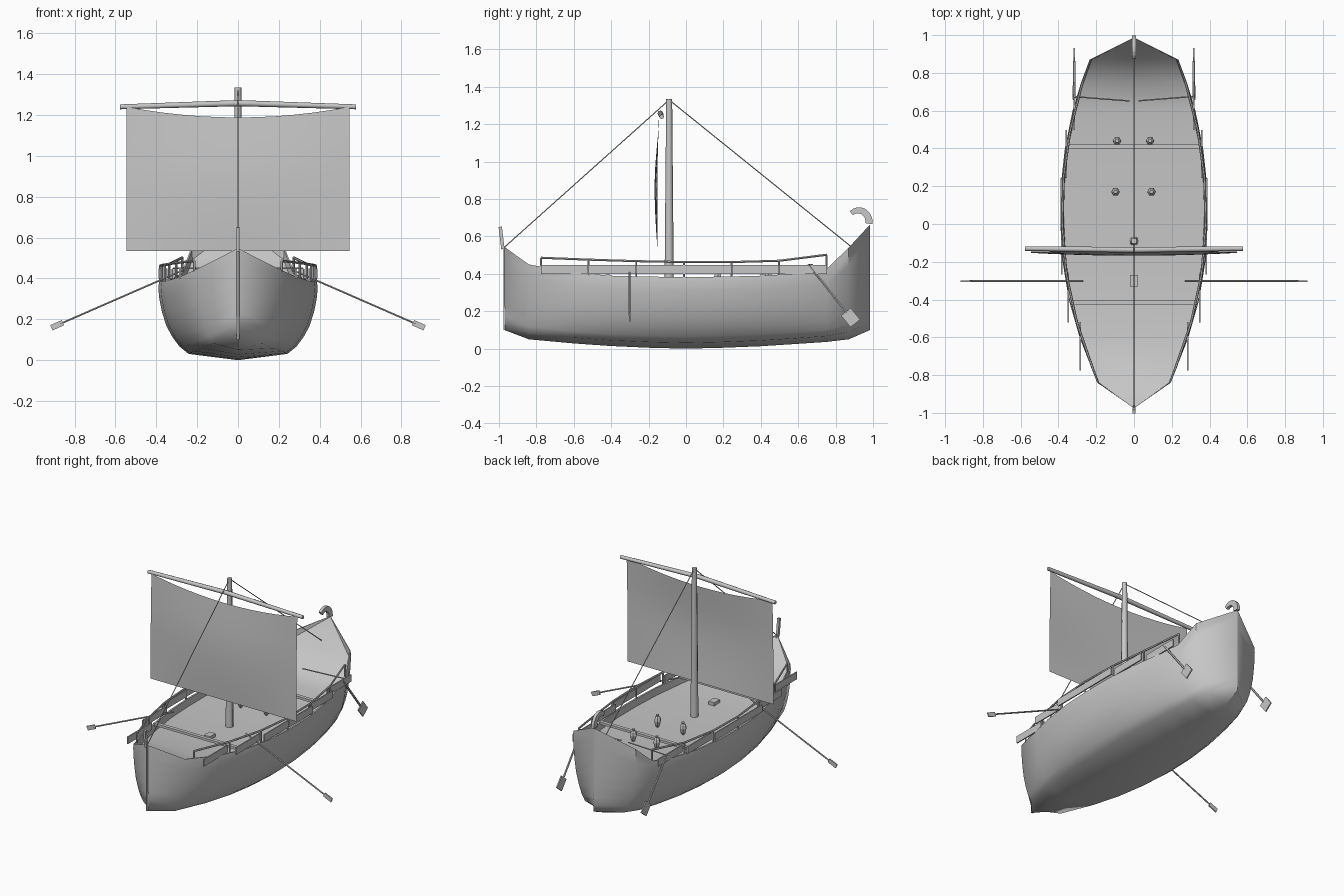
import bpy, bmesh, math
from mathutils import Vector

if "Cube" in bpy.data.objects:
    bpy.data.objects.remove(bpy.data.objects["Cube"])

grey = bpy.data.materials.new("plain grey")
grey.diffuse_color = (0.57, 0.57, 0.57, 1)
grey.use_nodes = True
grey.node_tree.nodes["Principled BSDF"].inputs["Base Color"].default_value = grey.diffuse_color


def make(name, bm, smooth=None):
    bmesh.ops.recalc_face_normals(bm, faces=bm.faces)
    me = bpy.data.meshes.new(name)
    bm.to_mesh(me)
    bm.free()
    me.materials.append(grey)
    ob = bpy.data.objects.new(name, me)
    bpy.context.collection.objects.link(ob)
    if smooth:
        bpy.ops.object.select_all(action='DESELECT')
        ob.select_set(True)
        bpy.context.view_layer.objects.active = ob
        bpy.ops.object.shade_smooth_by_angle(angle=math.radians(smooth))
    return ob


def loft(bm, rings, cap=True):
    rows = [[bm.verts.new(p) for p in r] for r in rings]
    n = len(rows[0])
    for a, b in zip(rows, rows[1:]):
        for i in range(n):
            j = (i + 1) % n
            bm.faces.new((a[i], a[j], b[j], b[i]))
    if cap:
        bm.faces.new(rows[0])
        bm.faces.new(rows[-1])


def tube(bm, pts, radii, n=6):
    """Tube through points; one radius per point or a single number."""
    pts = [Vector(p) for p in pts]
    if not isinstance(radii, (list, tuple)):
        radii = [radii] * len(pts)
    rings = []
    for i, p in enumerate(pts):
        d = (pts[min(i + 1, len(pts) - 1)] - pts[max(i - 1, 0)]).normalized()
        u = d.cross(Vector((0, 0, 1)) if abs(d.z) < .9 else Vector((0, 1, 0))).normalized()
        v = d.cross(u)
        rings.append([p + radii[i] * (u * math.cos(k * math.tau / n) + v * math.sin(k * math.tau / n))
                      for k in range(n)])
    loft(bm, rings)


def plate(bm, centre, along, side, half_l, half_w, half_t):
    """Box oriented by two directions."""
    c, a, s = Vector(centre), Vector(along).normalized(), Vector(side).normalized()
    t = a.cross(s)
    loft(bm, [[c + a * half_l * k + s * half_w * i + t * half_t * j
               for i, j in ((-1, -1), (1, -1), (1, 1), (-1, 1))] for k in (-1, 1)])


# Hull stations: y, half width, sheer height, keel height
ST = [(-.972, .005, .545, .10), (-.84, .195, .45, .05), (-.6, .288, .408, .028), (-.4, .345, .39, .014),
      (-.2, .378, .385, .005), (0, .39, .383, 0), (.2, .388, .385, .005), (.4, .366, .39, .013),
      (.6, .325, .402, .026), (.75, .28, .425, .036), (.87, .235, .54, .05), (.985, .005, .665, .10)]
SEC = [(.62, .08), (.73, .17), (.82, .29), (.9, .44), (.955, .62), (.99, .8), (1, .93), (.99, 1)]
SINK = .048  # deck lies this far below the sheer


def at(y):
    """Half width and sheer height at y."""
    for a, b in zip(ST, ST[1:]):
        if y <= b[0]:
            t = (y - a[0]) / (b[0] - a[0])
            return a[1] + (b[1] - a[1]) * t, a[2] + (b[2] - a[2]) * t
    return ST[-1][1:3]


# Hull with low bulwark and sunken deck
bm = bmesh.new()
rings = []
for i, (y, w, top, keel) in enumerate(ST):
    sink = .006 if i in (0, len(ST) - 1) else SINK
    half = [(w * fx, y, keel + (top - keel) * fz) for fx, fz in SEC]
    half += [(w * .96, y, top), (w * .95, y, top - sink)]
    rings.append([(0, y, keel)] + half + [(0, y, top - sink)] + [(-x, q, z) for x, q, z in reversed(half)])
loft(bm, rings)
make("hull", bm, 40)

# Stem strip and upright bow post
bm = bmesh.new()
tube(bm, [(0, -.968, .1), (0, -.97, .54)], .008, 6)
plate(bm, (0, -.986, .592), (0, -.12, 1), (0, 1, .12), .06, .009, .008)
make("bow_post", bm)

# Curled stern ornament
bm = bmesh.new()
rings = []
for i in range(9):
    a = math.radians(-8 + 140 * i / 8)
    h = .022 - .008 * i / 8
    rings.append([(x, .922 + math.cos(a) * r * .9, .677 + math.sin(a) * r)
                  for x, r in ((-.01, .063 - h), (.01, .063 - h), (.01, .063 + h), (-.01, .063 + h))])
loft(bm, rings)
make("stern_curl", bm)

# Cross beams between the sides
bm = bmesh.new()
for y in (.408, -.418):
    w, z = at(y)
    plate(bm, (0, y, z - .002), (1, 0, 0), (0, 1, 0), w * .98, .012, .008)
make("cross_beams", bm)

# Side rail boards, posts and top rail
boards, posts, rail = bmesh.new(), bmesh.new(), bmesh.new()
N = 6
ys = [-.775 + 1.527 * i / N for i in range(N + 1)]
tops = [.486, .476, .468, .463, .463, .47, .502]
board_x = [.284, .348, .382, .384, .358, .316]
for s in (-1, 1):
    for i in range(N):
        y = (ys[i] + ys[i + 1]) / 2
        plate(boards, (s * board_x[i], y, .424), (0, 1, 0), (0, 0, 1), .128, .024, .004)
    for y, t in zip(ys, tops):
        w, z = at(y)
        tube(posts, [(s * w * .975, y, z - .01), (s * w * .975, y, t)], .006, 6)
    tube(rail, [(s * at(y)[0] * .975, y, t) for y, t in zip(ys, tops)], .0065, 6)
make("rail_boards", boards)
make("rail_posts", posts)
make("top_rail", rail)

# Mast
bm = bmesh.new()
tube(bm, [(0, -.09, .32), (0, -.09, 1.335)], [.025, .016], 8)
make("mast", bm, 50)

# Yard, slightly bowed
bm = bmesh.new()
tube(bm, [(-.578, -.13, 1.24), (0, -.137, 1.258), (.578, -.13, 1.24)], [.012, .015, .012], 8)
make("yard", bm, 50)

# Sail: billowed sheet with a sagging top edge
bm = bmesh.new()
NX, NZ = 12, 8
grid = []
for i in range(NX + 1):
    u = 2 * i / NX - 1
    top = 1.188 + .052 * u * u
    grid.append([bm.verts.new((.545 * u,
                               -.153 - .015 * (1 - u * u) * math.sin(math.pi * k / NZ)
                               + .02 * max(0, k / NZ - .6),
                               .535 + (top - .535) * k / NZ)) for k in range(NZ + 1)])
for i in range(NX):
    for k in range(NZ):
        bm.faces.new((grid[i][k], grid[i + 1][k], grid[i + 1][k + 1], grid[i][k + 1]))
make("sail", bm, 40)

# Stays
bm = bmesh.new()
for y, z in ((-.968, .545), (.89, .54)):
    tube(bm, [(0, -.09, 1.33), (0, y, z)], .003, 5)
make("stays", bm)

# Side oars
bm = bmesh.new()
for s in (-1, 1):
    tube(bm, [(s * .27, -.302, .44), (s * .87, -.302, .178)], .005, 6)
    plate(bm, (s * .885, -.302, .171), (s * .6, 0, -.262), (s * .262, 0, .6), .031, .014, .004)
make("side_oars", bm)

# Steering oars with tillers
bm = bmesh.new()
for s in (-1, 1):
    tube(bm, [(s * .318, .66, .445), (s * .316, .86, .19)], .007, 6)
    plate(bm, (s * .316, .88, .166), (0, .62, -.78), (0, .78, .62), .04, .033, .004)
    tube(bm, [(s * .318, .675, .45), (s * .025, .652, .447)], .004, 5)
make("steering_oars", bm)

# Storage jars standing on the deck
bm = bmesh.new()
prof = [(.007, 0), (.017, .02), (.023, .045), (.018, .066), (.009, .076), (.011, .085)]
for x, y in ((-.09, .44), (.085, .44), (-.098, .17), (.093, .17)):
    z = at(y)[1] - SINK - .003
    loft(bm, [[(x + r * math.cos(k * math.tau / 6), y + r * math.sin(k * math.tau / 6), z + h)
               for k in range(6)] for r, h in prof])
make("storage_jars", bm)

# Small crate on the fore deck
bm = bmesh.new()
plate(bm, (0, -.3, .348), (0, 1, 0), (1, 0, 0), .03, .022, .013)
make("crate", bm)
